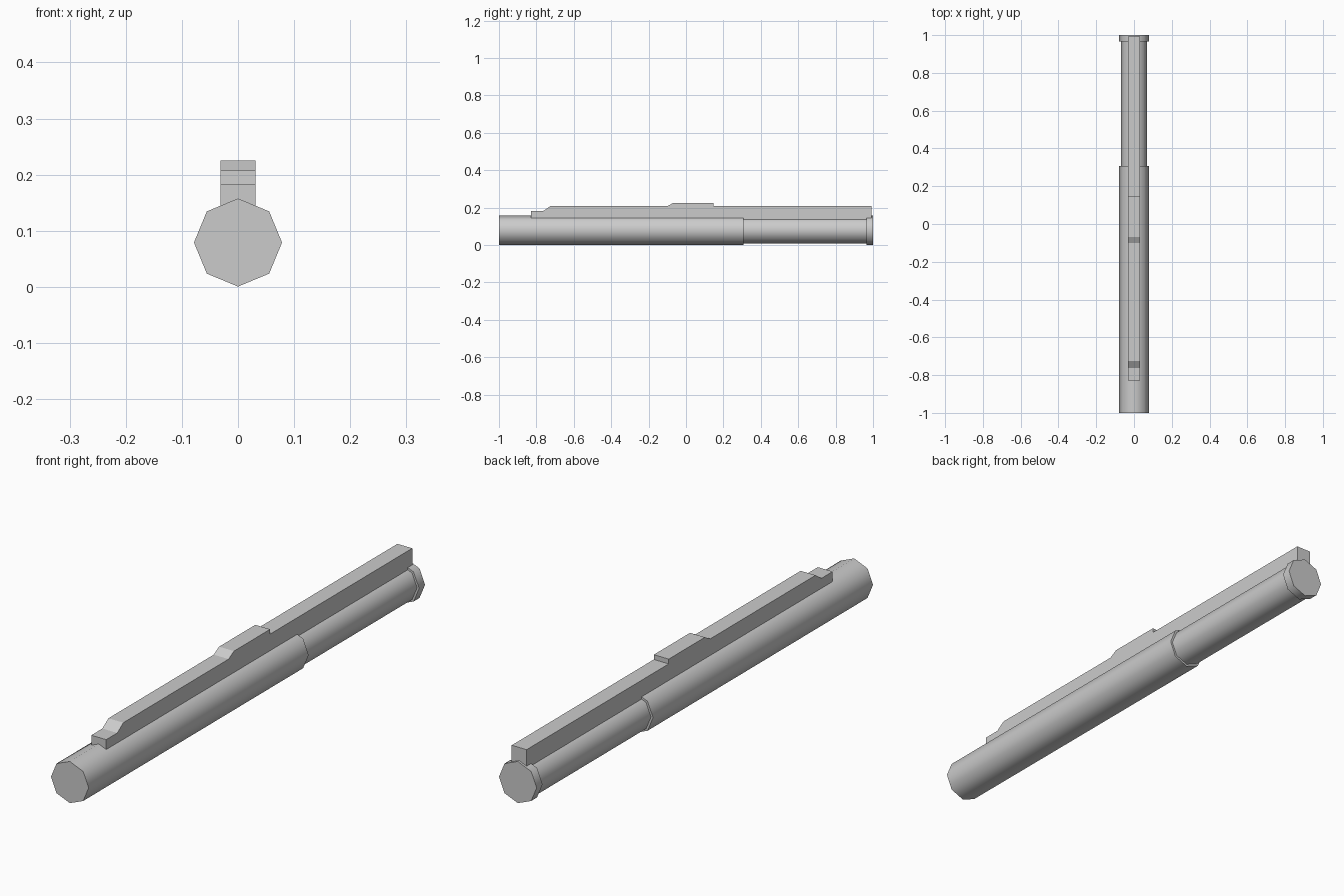
import bpy, bmesh, math

cube = bpy.data.objects.get("Cube")
if cube:
    bpy.data.objects.remove(cube, do_unlink=True)

AXIS_Z = 0.079

grey = bpy.data.materials.new("plain grey")
grey.use_nodes = True
colour = (0.6, 0.6, 0.6, 1)
grey.diffuse_color = colour
grey.node_tree.nodes["Principled BSDF"].inputs["Base Color"].default_value = colour


def finish(name, bm):
    bmesh.ops.recalc_face_normals(bm, faces=bm.faces)
    mesh = bpy.data.meshes.new(name)
    bm.to_mesh(mesh)
    bm.free()
    mesh.materials.append(grey)
    obj = bpy.data.objects.new(name, mesh)
    bpy.context.collection.objects.link(obj)
    return obj


# Eight-sided tube: (y, radius) stations, stepped down for the rear grip
def tube(name, stations, sides=8):
    bm = bmesh.new()
    rings = []
    for y, r in stations:
        angles = [2 * math.pi * i / sides for i in range(sides)]
        rings.append([bm.verts.new((r * math.sin(a), y, AXIS_Z + r * math.cos(a)))
                      for a in angles])
    for a, b in zip(rings, rings[1:]):
        for i in range(sides):
            j = (i + 1) % sides
            bm.faces.new((a[i], a[j], b[j], b[i]))
    bm.faces.new(rings[0])
    bm.faces.new(rings[-1])
    obj = finish(name, bm)
    bpy.ops.object.select_all(action="DESELECT")
    obj.select_set(True)
    bpy.context.view_layer.objects.active = obj
    bpy.ops.object.shade_smooth_by_angle(angle=math.radians(60))


# Flat bar: side profile (y, z) extruded across x
def bar(name, profile, half_width):
    bm = bmesh.new()
    face = bm.faces.new([bm.verts.new((-half_width, y, z)) for y, z in profile])
    grown = bmesh.ops.extrude_face_region(bm, geom=[face])
    verts = [v for v in grown["geom"] if isinstance(v, bmesh.types.BMVert)]
    bmesh.ops.translate(bm, verts=verts, vec=(2 * half_width, 0, 0))
    finish(name, bm)


tube("barrel", [(-1, 0.0785), (0.308, 0.0785), (0.308, 0.07),
                (0.965, 0.07), (0.965, 0.0785), (1, 0.0785)])

bar("top_rail", [(-0.828, 0.125), (-0.828, 0.182), (-0.762, 0.182), (-0.726, 0.207),
                 (-0.1, 0.207), (-0.068, 0.225), (0.147, 0.225), (0.147, 0.207),
                 (0.992, 0.207), (0.992, 0.125)], 0.031)
